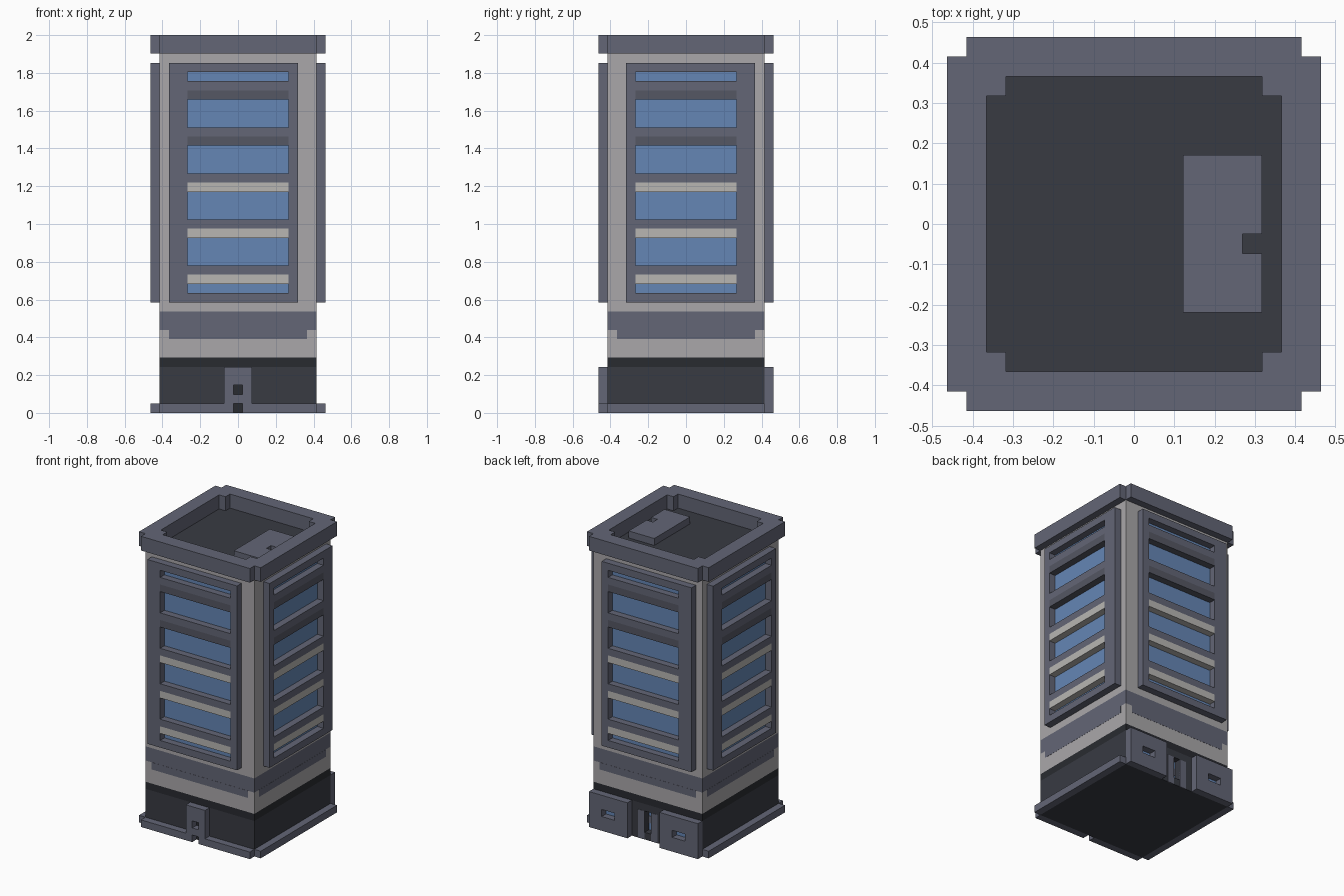
import bpy, bmesh

if "Cube" in bpy.data.objects:
    bpy.data.objects.remove(bpy.data.objects["Cube"])

U = 2 / 41  # one block unit; the tower is 41 units tall


def material(name, rgb):
    m = bpy.data.materials.new(name)
    m.diffuse_color = (*rgb, 1)
    m.use_nodes = True
    m.node_tree.nodes["Principled BSDF"].inputs["Base Color"].default_value = m.diffuse_color
    return m


FRAME = material("slate", (0.125, 0.133, 0.18))
SHADE = material("dark_slate", (0.09, 0.095, 0.125))
STONE = material("pale_stone", (0.40, 0.39, 0.40))
SILL = material("sill_stone", (0.48, 0.47, 0.45))
BASE = material("charcoal", (0.04, 0.043, 0.055))
BLACK = material("black", (0.022, 0.024, 0.03))
GLASS = material("glass", (0.13, 0.24, 0.46))


def part(name, boxes, mat):
    """One object from boxes given as x0, x1, y0, y1, z0, z1 in units."""
    bm = bmesh.new()
    for x0, x1, y0, y1, z0, z1 in boxes:
        res = bmesh.ops.create_cube(bm, size=1)
        for v in res["verts"]:
            v.co = (((x0 + x1) / 2 + v.co.x * (x1 - x0)) * U,
                    ((y0 + y1) / 2 + v.co.y * (y1 - y0)) * U,
                    ((z0 + z1) / 2 + v.co.z * (z1 - z0)) * U)
    me = bpy.data.meshes.new(name)
    bm.to_mesh(me)
    bm.free()
    me.materials.append(mat)
    ob = bpy.data.objects.new(name, me)
    bpy.context.collection.objects.link(ob)
    return ob


def square(r, z0, z1):
    return (-r, r, -r, r, z0, z1)


def mirror_x(boxes):
    return boxes + [(-b[1], -b[0], *b[2:]) for b in boxes]


SIDES = {
    "front": lambda u, d: (u, -d),
    "back": lambda u, d: (u, d),
    "right": lambda u, d: (d, -u),
    "left": lambda u, d: (-d, -u),
}


def on_side(side, boxes):
    """Place boxes (u0, u1, d0, d1, z0, z1): u along the wall, d outward."""
    out = []
    for u0, u1, d0, d1, z0, z1 in boxes:
        xa, ya = SIDES[side](u0, d0)
        xb, yb = SIDES[side](u1, d1)
        out.append((min(xa, xb), max(xa, xb), min(ya, yb), max(ya, yb), z0, z1))
    return out


# Ground floor, with a doorway recess at the back
part("ground_floor", [(-8.5, 8.5, -8.5, 7.5, 0, 5), (-0.5, 0.5, 7.5, 8.5, 0, 1),
                      (-0.5, 0.5, 7.5, 8.5, 4, 5)]
     + mirror_x([(0.5, 8.5, 7.5, 8.5, 0, 5)]), BASE)
part("ground_floor_cap", [square(8.5, 5, 6)], BLACK)

# Tower core and its coloured bands
part("lower_stone_course", [square(8.5, 6, 9)], STONE)
part("slate_course", [square(8.5, 9, 11)], FRAME)
part("tower_core", [square(8.5, 11, 39)], STONE)

# Window panels on the four walls
GLASS_ROWS = [(13, 14), (16, 19), (21, 24), (26, 29), (31, 34), (36, 37)]
PALE_ROWS = (14, 19, 24)
DARK_ROWS = (29, 34)
for side in SIDES:
    rails = [(12, 13), (37, 38)] + [(z + 1, z + 2) for z in PALE_ROWS + DARK_ROWS]
    frame = [(-7.5, -5.5, 8.5, 9.5, 12, 38), (5.5, 6.5, 8.5, 9.5, 12, 38)]
    frame += [(-5.5, 5.5, 8.5, 9.5, a, b) for a, b in rails]
    part(side + "_window_frame", on_side(side, frame), FRAME)
    part(side + "_pale_sills", on_side(
        side, [(-5.5, 5.5, 8.5, 9.5, z, z + 1) for z in PALE_ROWS]), SILL)
    part(side + "_dark_sills", on_side(
        side, [(-5.5, 5.5, 8.5, 9.5, z, z + 1) for z in DARK_ROWS]), SHADE)
    part(side + "_glass", on_side(
        side, [(-5.5, 5.5, 8.4, 8.53, a, b) for a, b in GLASS_ROWS]), GLASS)
    part(side + "_course_drop", on_side(side, [(-7.5, 7.5, 8.4, 8.52, 8, 9)]), FRAME)

# Plinth strip round the front and sides
part("plinth", mirror_x([(0.5, 8.5, -9.5, -8.5, 0, 1),
                         (8.5, 9.5, -8.5, 8.5, 0, 1)]), FRAME)

# Front door surround with a small opening
part("front_door_surround", mirror_x([(0.5, 1.5, -9.5, -8.5, 0, 5)])
     + [(-0.5, 0.5, -9.5, -8.5, 1, 2), (-0.5, 0.5, -9.5, -8.5, 3, 5)], FRAME)
part("front_door_opening", [(-0.5, 0.5, -8.52, -8.4, 0, 3)], BLACK)

# Back entrance: two projecting bays with slot windows, and a glass door
part("back_bays", mirror_x([(2.5, 4.5, 8.5, 9.5, 0, 5), (6.5, 8.5, 8.5, 9.5, 0, 5),
                            (4.5, 6.5, 8.5, 9.5, 0, 2), (4.5, 6.5, 8.5, 9.5, 3, 5)]), FRAME)
part("back_bay_glass", mirror_x([(4.5, 6.5, 8.4, 8.53, 2, 3)]), GLASS)
part("back_door_jambs", mirror_x([(0.5, 1.5, 8.4, 8.53, 0, 4)]), FRAME)
part("back_door_glass", [(-0.5, 0.5, 7.4, 7.53, 1, 4)], GLASS)
part("back_door_bar", [(-0.5, 0.5, 7.4, 7.6, 2, 3)], FRAME)

# Roof deck, parapet and rooftop plant box
part("roof_deck", [square(7.5, 38.9, 39.02)], BASE)
part("parapet", mirror_x([(7.5, 9.5, -8.5, 8.5, 39, 41),
                          (6.5, 7.5, 6.5, 7.5, 39, 41),
                          (6.5, 7.5, -7.5, -6.5, 39, 41)])
     + [(-8.5, 8.5, 7.5, 9.5, 39, 41), (-8.5, 8.5, -9.5, -7.5, 39, 41)], FRAME)
part("rooftop_box", [(2.5, 5.5, -4.5, 3.5, 39, 40), (5.5, 6.5, -4.5, -1.5, 39, 40),
                     (5.5, 6.5, -0.5, 3.5, 39, 40)], FRAME)
